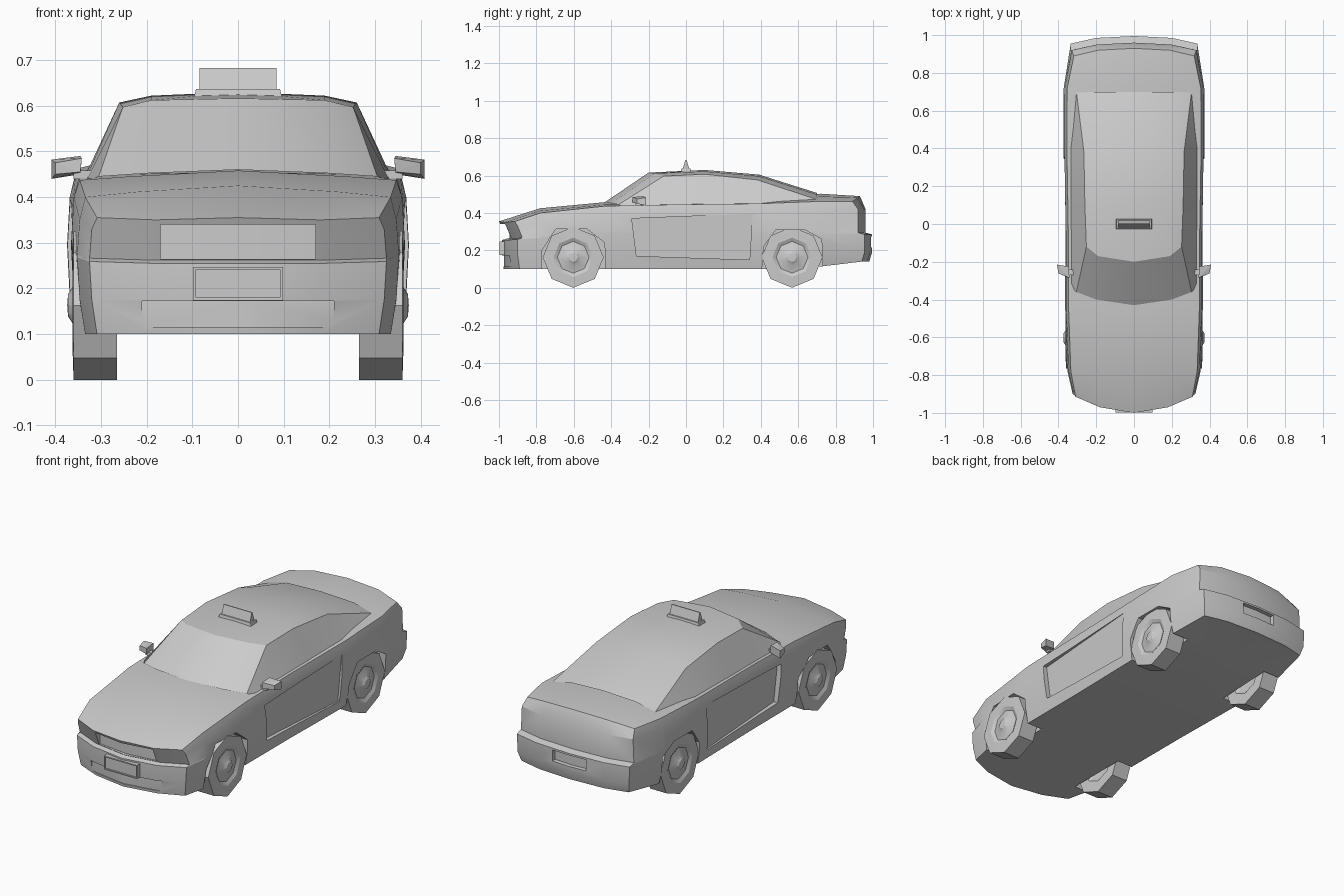
import bpy, bmesh, math

old = bpy.data.objects.get("Cube")
if old:
    bpy.data.objects.remove(old, do_unlink=True)

grey = bpy.data.materials.new("light grey")
grey.use_nodes = True
tone = (0.6, 0.6, 0.6, 1)
grey.diffuse_color = tone
grey.node_tree.nodes["Principled BSDF"].inputs["Base Color"].default_value = tone


def finish(bm, name, mirror=False):
    bmesh.ops.remove_doubles(bm, verts=bm.verts, dist=0.0005)
    if mirror:
        twin = bmesh.ops.duplicate(bm, geom=bm.verts[:] + bm.edges[:] + bm.faces[:])["geom"]
        for v in twin:
            if isinstance(v, bmesh.types.BMVert):
                v.co.x *= -1
        bmesh.ops.remove_doubles(bm, verts=bm.verts, dist=0.0005)
    bmesh.ops.recalc_face_normals(bm, faces=bm.faces)
    mesh = bpy.data.meshes.new(name)
    bm.to_mesh(mesh)
    bm.free()
    mesh.materials.append(grey)
    ob = bpy.data.objects.new(name, mesh)
    bpy.context.collection.objects.link(ob)
    return ob


def activate(ob):
    bpy.ops.object.select_all(action='DESELECT')
    ob.select_set(True)
    bpy.context.view_layer.objects.active = ob


def smooth(ob, degrees):
    activate(ob)
    bpy.ops.object.shade_smooth_by_angle(angle=math.radians(degrees))


def grid(bm, rows):
    """Skin rows of points, dropping collapsed corners."""
    vs = [[bm.verts.new(p) for p in row] for row in rows]
    for a, b in zip(vs, vs[1:]):
        for i in range(len(a) - 1):
            face = []
            for v in (a[i], a[i + 1], b[i + 1], b[i]):
                if all((v.co - u.co).length > 0.0005 for u in face):
                    face.append(v)
            if len(face) > 2:
                bm.faces.new(face)


def hull(name, pts):
    bm = bmesh.new()
    for p in pts:
        bm.verts.new(p)
    bmesh.ops.convex_hull(bm, input=bm.verts)
    bmesh.ops.dissolve_limit(bm, angle_limit=0.02, verts=bm.verts, edges=bm.edges)
    return finish(bm, name)


def prism(name, outline, lo, hi, axis):
    """Extrude a 2D outline along an axis (0 = x, 2 = z)."""
    bm = bmesh.new()
    place = (lambda a, b, t: (t, a, b)) if axis == 0 else (lambda a, b, t: (a, b, t))
    ends = [[bm.verts.new(place(a, b, t)) for a, b in outline] for t in (lo, hi)]
    for e in ends:
        bm.faces.new(e)
    for i in range(len(outline)):
        k = (i + 1) % len(outline)
        bm.faces.new((ends[0][i], ends[0][k], ends[1][k], ends[1][i]))
    return finish(bm, name)


def cut(ob, cutter):
    cutter.hide_render = True
    mod = ob.modifiers.new("cut", 'BOOLEAN')
    mod.operation, mod.solver, mod.object = 'DIFFERENCE', 'EXACT', cutter
    activate(ob)
    bpy.ops.object.modifier_apply(modifier=mod.name)
    bpy.data.objects.remove(cutter, do_unlink=True)


def ramp(y, front, mid, rear):
    if y < -0.5:
        return mid + (front - mid) * min(1, (-0.5 - y) / 0.45)
    return mid + (rear - mid) * min(1, max(0, (y - 0.6) / 0.35))


# Lower body: plan outline from nose to tail, stacked at several heights
plan = [(0, -.985), (.19, -.955), (.325, -.90), (.352, -.78), (.365, -.43), (.366, -.05),
        (.374, .40), (.372, .72), (.335, .955), (.2, .985), (0, .995)]
# z at front, middle, rear; width factor; front and rear shift
levels = [(.10, .10, .14, .95, .01, -.015), (.175, .18, .19, .985, 0, 0),
          (.255, .29, .285, 1, 0, 0), (.262, .30, .295, 1, .025, -.035),
          (.32, .40, .42, .985, 0, -.035)]
rows = []
for zf, zm, zr, wide, df, dr in levels:
    rows.append([(x * wide, y + (df if i < 3 else dr if i > 7 else 0), ramp(y, zf, zm, zr))
                 for i, (x, y) in enumerate(plan)])
top_z = [.355, .35, .355, .40, .437, .445, .45, .462, .462, .483, .49]
top = [(x * .95, y + (-.015 if i < 3 else -.065 if i > 7 else 0), z)
       for i, ((x, y), z) in enumerate(zip(plan, top_z))]
rows.append(top)
bm = bmesh.new()
grid(bm, rows)
grid(bm, [[p, (0, p[1], p[2])] for p in rows[0]])
# Bonnet and boot deck
deck = [(top[2], top[1], top[0])]
for i, hx, hz, cz in ((3, .215, .412, .425), (4, .24, .445, .458), (5, .24, .45, .455),
                      (6, .24, .455, .46), (7, .25, .488, .503)):
    y = plan[i][1]
    deck.append((top[i], (hx, y, hz), (0, y, cz)))
deck.append((top[8], top[9], top[10]))
grid(bm, deck)
body = finish(bm, "body", mirror=True)

# Wheel arches and door recesses
arches = ([(-.775, .0), (-.77, .20), (-.695, .315), (-.53, .315), (-.435, .24), (-.43, .0)],
          [(.40, .0), (.415, .22), (.48, .31), (.635, .31), (.725, .26), (.735, .0)])
for s in (-1, 1):
    for arch in arches:
        cut(body, prism("arch_cutter", arch, s * .255, s * .5, 0))
    door = [(-.29, .37, .340), (.355, .395, .366), (.34, .15, .354), (-.265, .17, .335)]
    cut(body, hull("door_cutter", [(s * x, y, z) for y, z, d in door for x in (d, .45)]))

# Grille, lower intake and rear bumper slot follow the curved ends
def slot(name, half, y_mid, y_side, end, lo, hi):
    return prism(name, [(-half, end), (half, end), (half, y_side), (0, y_mid), (-half, y_side)], lo, hi, 2)

cut(body, slot("grille_cutter", .17, -.945, -.925, -1.1, .264, .340))
cut(body, slot("intake_cutter", .21, -.972, -.938, -1.1, .115, .172))
cut(body, slot("rear_slot_cutter", .1, .972, .966, 1.1, .215, .275))
smooth(body, 25)

# Cabin: each station runs from window base up to the roof centre
stations = [
    [(.335, -.33, .43), (.305, -.36, .445), (.2, -.40, .452), (0, -.43, .46)],
    [(.338, -.12, .43), (.252, -.12, .597), (.19, -.17, .612), (0, -.20, .616)],
    [(.34, .12, .435), (.26, .10, .607), (.19, .10, .622), (0, .10, .63)],
    [(.34, .40, .44), (.265, .38, .577), (.19, .39, .597), (0, .39, .605)],
    [(.335, .72, .45), (.305, .70, .472), (.2, .70, .499), (0, .70, .507)]]
bm = bmesh.new()
grid(bm, stations)
smooth(finish(bm, "cabin", mirror=True), 25)

# Wheels: eight-sided tyres with a raised hub cap
profile = [(0, .29), (.08, .28), (.1, .265), (.163, .265), (.163, .36), (.105, .362),
           (.085, .352), (.04, .362), (.025, .372), (0, .374)]
for s, side in ((1, "left"), (-1, "right")):
    for y, end in ((-.603, "front"), (.567, "rear")):
        bm = bmesh.new()
        grid(bm, [[(s * x, y + r * math.sin(a * math.pi / 4), .163 - r * math.cos(a * math.pi / 4))
                   for a in range(9)] for r, x in profile])
        smooth(finish(bm, f"{end}_{side}_wheel"), 25)

    # Door mirrors
    hull(f"{side}_mirror", [(s * x, y, z) for x, y, z in (
        (.345, -.285, .455), (.342, -.285, .485), (.40, -.262, .45), (.40, -.262, .475),
        (.345, -.225, .45), (.345, -.225, .49), (.408, -.215, .44), (.408, -.215, .482))])
    hull(f"{side}_mirror_arm", [(s * x, y, z) for x in (.31, .36) for y in (-.27, -.24)
                                for z in (.44, .458)])

# Number plate with a recessed panel
plate = prism("front_plate", [(-.098, -.997), (.098, -.997), (.098, -.955), (-.098, -.955)], .174, .247, 2)
cut(plate, prism("plate_cutter", [(-.092, -1.1), (.092, -1.1), (.092, -.99), (-.092, -.99)], .18, .241, 2))

# Roof sign: a sloped foot with a wedge board
hull("sign_base", [(s * x, t * y, z) for s in (-1, 1) for t in (-1, 1)
                   for x, y, z in ((.098, .03, .612), (.092, .024, .637))])
hull("sign_board", [(s * .084, t * y, z) for s in (-1, 1) for t in (-1, 1)
                    for y, z in ((.018, .635), (.003, .683))])
